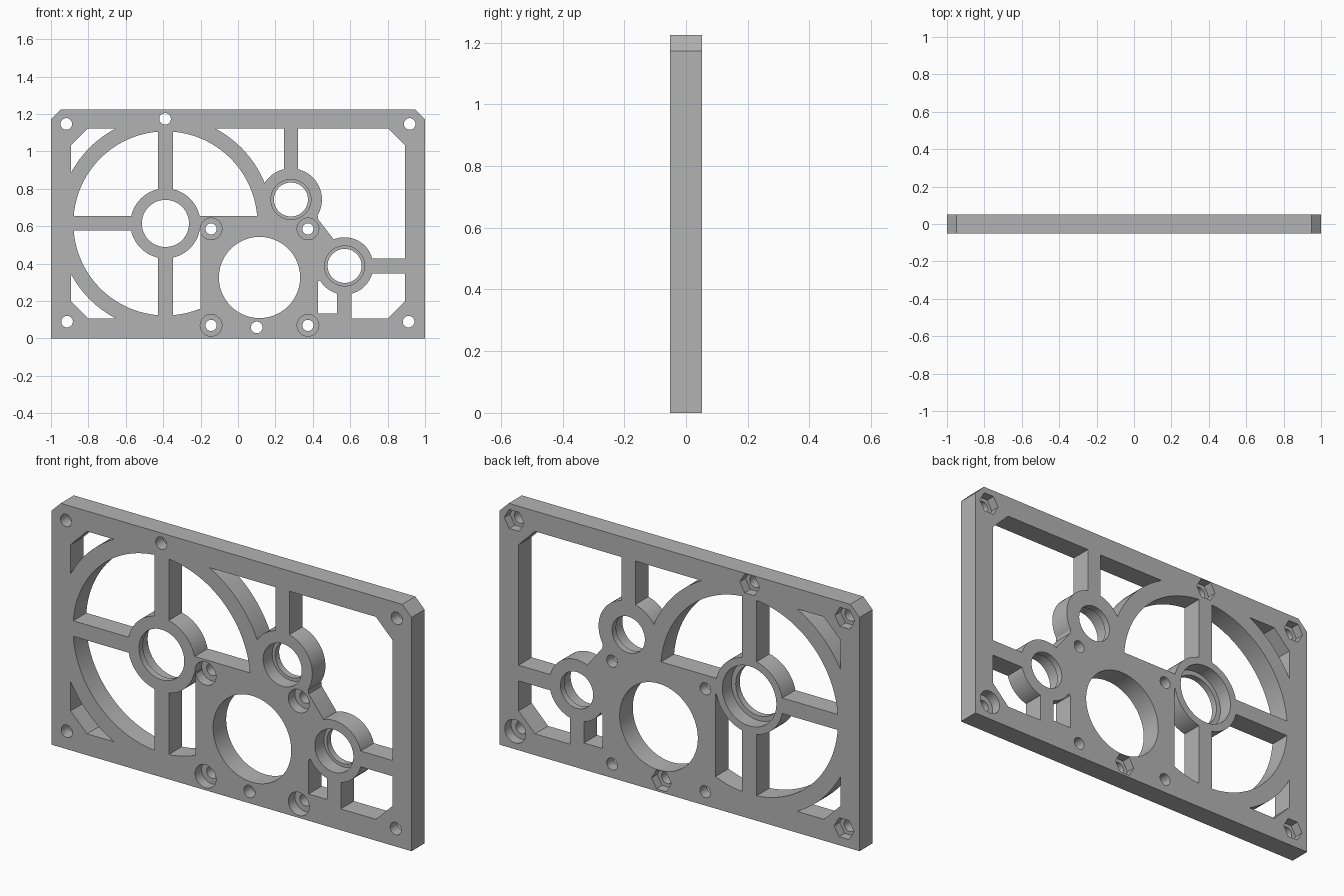
import bpy, bmesh, math

cube = bpy.data.objects.get("Cube")
if cube:
    bpy.data.objects.remove(cube, do_unlink=True)

T = 0.052  # half thickness of the plate

grey = bpy.data.materials.new("plain_grey")
grey.use_nodes = True
colour = (0.45, 0.45, 0.45, 1)
grey.diffuse_color = colour
grey.node_tree.nodes["Principled BSDF"].inputs["Base Color"].default_value = colour


def prism(name, outline, y0, y1):
    """Extrude an (x, z) outline from y0 to y1."""
    bm = bmesh.new()
    face = bm.faces.new([bm.verts.new((x, y0, z)) for x, z in outline])
    ext = bmesh.ops.extrude_face_region(bm, geom=[face])
    moved = [v for v in ext["geom"] if isinstance(v, bmesh.types.BMVert)]
    bmesh.ops.translate(bm, verts=moved, vec=(0, y1 - y0, 0))
    bmesh.ops.recalc_face_normals(bm, faces=bm.faces)
    mesh = bpy.data.meshes.new(name)
    bm.to_mesh(mesh)
    bm.free()
    mesh.materials.append(grey)
    obj = bpy.data.objects.new(name, mesh)
    bpy.context.collection.objects.link(obj)
    return obj


def rect(x0, x1, z0, z1):
    return [(x0, z0), (x1, z0), (x1, z1), (x0, z1)]


def circle(x, z, r, n=64):
    return [(x + r * math.cos(math.tau * i / n), z + r * math.sin(math.tau * i / n))
            for i in range(n)]


def cut(target, tool):
    """Subtract tool from target and discard the tool."""
    tool.hide_render = True
    mod = target.modifiers.new("cut", "BOOLEAN")
    mod.operation = "DIFFERENCE"
    mod.solver = "EXACT"
    mod.object = tool
    bpy.context.view_layer.objects.active = target
    bpy.ops.object.modifier_apply(modifier=mod.name)
    bpy.data.objects.remove(tool, do_unlink=True)


# Main plate with clipped top corners
H, C = 1.225, 0.052
plate = prism("gearbox_plate", [(-1, 0), (1, 0), (1, H - C), (1 - C, H),
                                (C - 1, H), (-1, H - C)], -T, T)

# Window opening with corner gussets
X, LO, HI, G = 0.893, 0.107, 1.123, 0.091
window = prism("window_cutter", [
    (G - X, LO), (X - G, LO), (X, LO + G), (X, HI - G),
    (X - G, HI), (G - X, HI), (-X, HI - G), (-X, LO + G)], -0.2, 0.2)

# Large ring kept inside the window
wheel = (-0.388, 0.615)
ring = prism("ring", circle(*wheel, 0.573, 128), -0.3, 0.3)
cut(ring, prism("ring_core", circle(*wheel, 0.492, 128), -0.4, 0.4))
cut(window, ring)

# Solid areas and spokes kept inside the window
upper, lower = (0.283, 0.743), (0.57, 0.388)
solids = [
    rect(-0.2, 0.428, 0, 0.655),                                  # motor mount
    [(0.2, 0.3), (0.42, 0.3), lower, (0.508, 0.535),
     (0.429, 0.636), (0.2, 0.636)],                               # hub web
    rect(0.4, 0.55, 0.05, 0.134),                                 # lower ledge
    rect(-0.428, -0.348, 0.05, 1.18),                             # wheel spokes
    rect(-0.95, -0.1, 0.576, 0.654),
    rect(0.245, 0.321, 0.75, 1.2),                                # upper hub spoke
    rect(0.53, 0.607, 0.05, 0.38),                                # lower hub spokes
    rect(0.58, 0.95, 0.348, 0.427),
    circle(*wheel, 0.187), circle(*upper, 0.166), circle(*lower, 0.153),
]
for outline in solids:
    cut(window, prism("kept_area", outline, -0.3, 0.3))
cut(plate, window)


def bore(centre, r, y0=-0.3, y1=0.3, n=64):
    cut(plate, prism("bore", circle(*centre, r, n), y0, y1))


# Bearing seats: wheel opens to the back, the small hubs to the front
bore(wheel, 0.126)
bore(wheel, 0.15, T - 0.072, 0.3)
for hub in (upper, lower):
    bore(hub, 0.091)
    bore(hub, 0.107, -0.3, T - 0.032)

# Motor opening and counterbored motor screws
bore((0.115, 0.326), 0.217, n=96)
for x in (-0.144, 0.374):
    for z in (0.07, 0.586):
        bore((x, z), 0.03, n=32)
        bore((x, z), 0.058, -0.3, 0.0, 48)

# Frame screws with hexagonal nut pockets at the back
for c in ((-0.918, 1.147), (0.918, 1.147), (-0.914, 0.09), (-0.39, 1.174), (0.1, 0.059)):
    bore(c, 0.031, n=32)
    bore(c, 0.055, T - 0.045, 0.3, 6)

# Last frame screw has a round pocket
bore((0.912, 0.09), 0.031, n=32)
bore((0.912, 0.09), 0.058, T - 0.05, 0.3, 48)

bpy.ops.object.select_all(action="DESELECT")
plate.select_set(True)
bpy.context.view_layer.objects.active = plate
bpy.ops.object.shade_smooth_by_angle(angle=math.radians(30))
